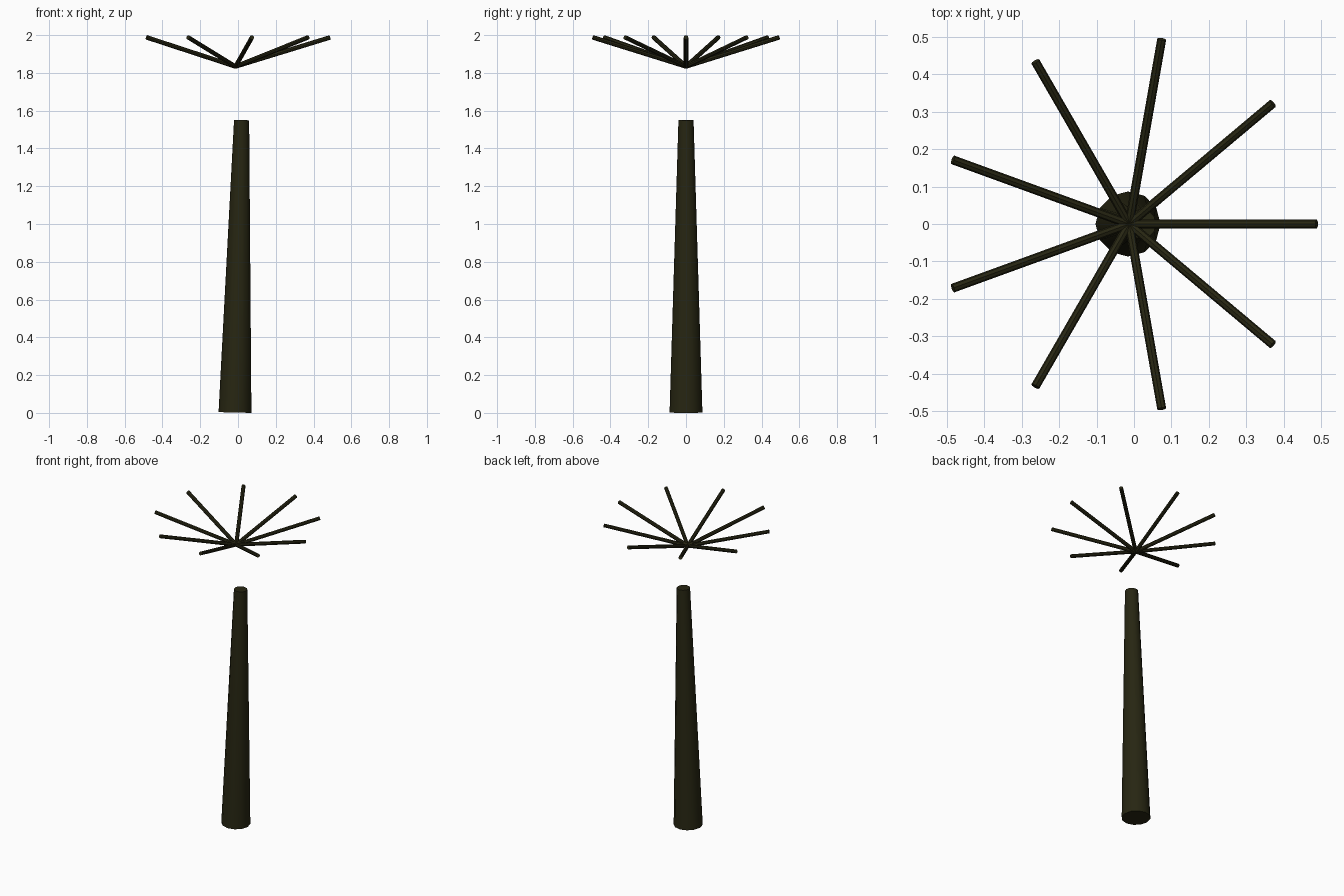
import bpy
import math
from mathutils import Vector

cube = bpy.data.objects.get("Cube")
if cube:
    bpy.data.objects.remove(cube, do_unlink=True)

# Dark olive bark
bark = bpy.data.materials.new("dark_olive_bark")
bark.use_nodes = True
colour = (0.02, 0.019, 0.006, 1)
bark.diffuse_color = colour
bark.node_tree.nodes["Principled BSDF"].inputs["Base Color"].default_value = colour


def tapered_rod(name, start, end, r_start, r_end, sides):
    """Closed cone section running between two points."""
    start, end = Vector(start), Vector(end)
    axis = end - start
    bpy.ops.mesh.primitive_cone_add(
        vertices=sides, radius1=r_start, radius2=r_end, depth=axis.length,
        location=(start + end) / 2,
        rotation=axis.to_track_quat("Z", "Y").to_euler())
    rod = bpy.context.object
    rod.name = name
    rod.data.materials.append(bark)
    bpy.ops.object.shade_smooth_by_angle(angle=math.radians(40))
    return rod


# Slightly leaning trunk
tapered_rod("trunk", (-0.016, 0, 0.002), (0.019, 0, 1.55), 0.087, 0.04, 12)

# Ring of upward-slanting branches meeting at a hub above the trunk
hub = Vector((-0.013, 0, 1.834))
count = 9
for i in range(count):
    a = math.tau * i / count
    tip = hub + Vector((0.501 * math.cos(a), 0.501 * math.sin(a), 0.154))
    tapered_rod(f"branch_{i + 1}", hub, tip, 0.012, 0.012, 8)
